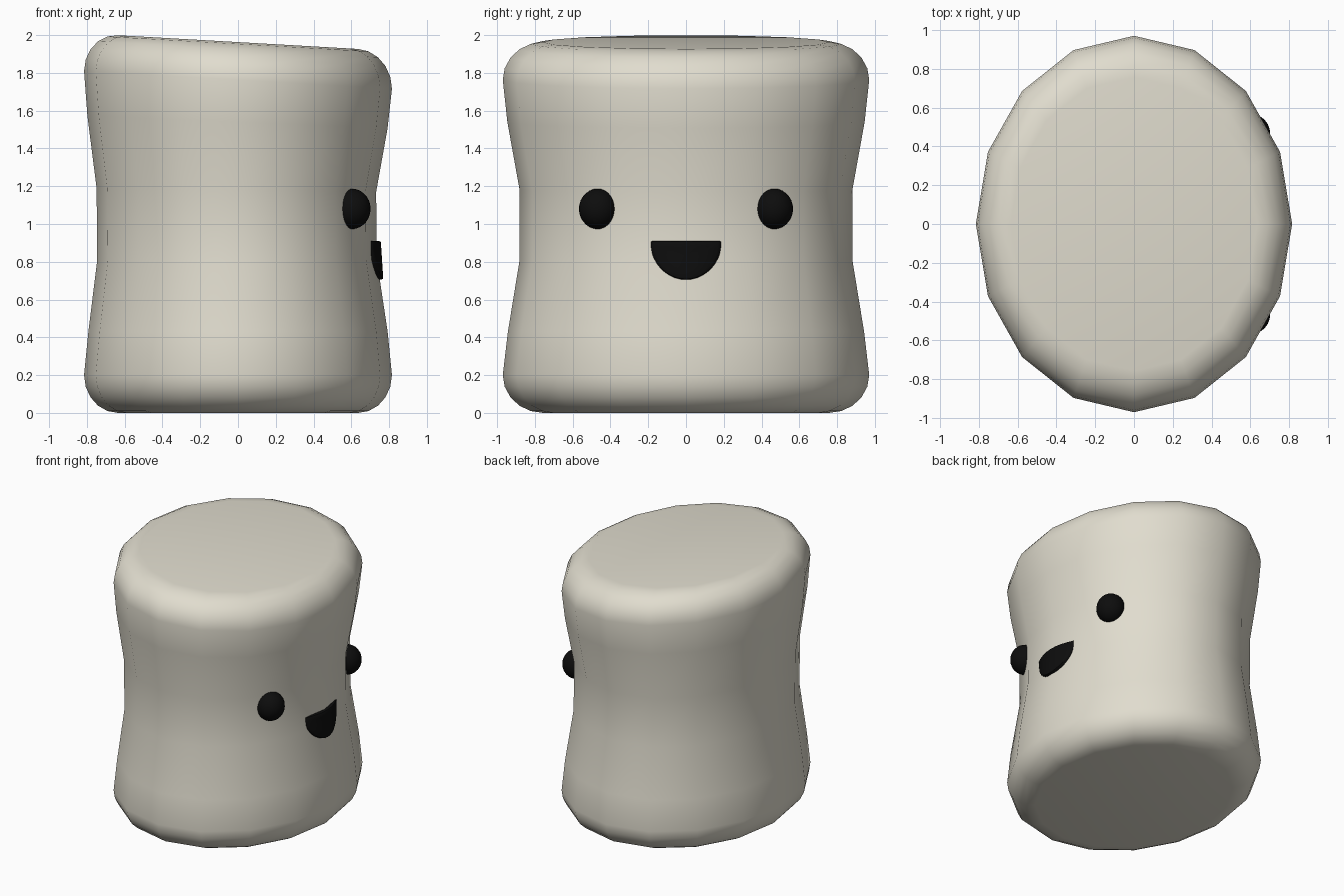
import bpy, bmesh, math

if "Cube" in bpy.data.objects:
    bpy.data.objects.remove(bpy.data.objects["Cube"])


def material(name, rgb):
    m = bpy.data.materials.new(name)
    m.diffuse_color = (*rgb, 1)
    m.use_nodes = True
    m.node_tree.nodes["Principled BSDF"].inputs["Base Color"].default_value = m.diffuse_color
    return m


CREAM = material("warm cream", (0.75, 0.72, 0.62))
BLACK = material("black", (0.004, 0.004, 0.004))


def finish(bm, name, mat, angle):
    bmesh.ops.recalc_face_normals(bm, faces=bm.faces)
    me = bpy.data.meshes.new(name)
    bm.to_mesh(me)
    bm.free()
    ob = bpy.data.objects.new(name, me)
    me.materials.append(mat)
    bpy.context.collection.objects.link(ob)
    bpy.ops.object.select_all(action='DESELECT')
    bpy.context.view_layer.objects.active = ob
    ob.select_set(True)
    bpy.ops.object.shade_smooth_by_angle(angle=math.radians(angle))
    return ob


def bridge(bm, rings, closed=True):
    for a, b in zip(rings, rings[1:]):
        n = len(a)
        for i in range(n if closed else n - 1):
            j = (i + 1) % n
            bm.faces.new((a[i], a[j], b[j], b[i]))


# Body: sixteen-sided oval, pinched waist, rounded rims, slanted top
SIDES, RX, RY, TOP = 16, 0.815, 0.97, 1.963
arc = [math.radians(a) for a in (0, 18, 36, 54, 72, 90)]
lower = [(0.78 + 0.22 * math.sin(a), 0.2 - 0.2 * math.cos(a)) for a in arc]
upper = [(s, TOP - z) for s, z in reversed(lower)]
profile = lower + [(0.972, 0.43), (0.908, 0.81), (0.908, 1.18), (0.975, 1.54)] + upper
bm = bmesh.new()
rings = []
for s, z in profile:
    slant = min(1, max(0, (z - 1.0) / 0.75))
    shift = -0.01 * max(0, 1 - abs(z - 1.1) / 0.6)
    ring = []
    for i in range(SIDES):
        t = math.tau * i / SIDES
        x = RX * s * math.cos(t)
        ring.append(bm.verts.new((x + shift, RY * s * math.sin(t), z - 0.057 * x * slant)))
    rings.append(ring)
bridge(bm, rings)
bm.faces.new(rings[0])
bm.faces.new(rings[-1])
finish(bm, "body", CREAM, 35)

# Eyes: round beads set into the side
for side, label in ((-1, "right"), (1, "left")):
    bm = bmesh.new()
    bmesh.ops.create_uvsphere(bm, u_segments=24, v_segments=14, radius=1)
    for v in bm.verts:
        v.co = (0.602 + 0.1 * v.co.x, side * 0.466 + 0.101 * v.co.y, 1.08 + 0.107 * v.co.z)
    finish(bm, label + "_eye", BLACK, 40)

# Mouth: curved half disc with a softened edge
bm = bmesh.new()
rings = []
for scale, inset in ((1, 0.1), (1, 0.012), (0.97, 0.003), (0.9, 0), (0.6, 0), (0.3, 0), (0.02, 0)):
    ring = []
    outline = [(math.cos(math.pi * i / 20), -math.sin(math.pi * i / 20)) for i in range(21)]
    outline += [(-1 + i / 4, 0) for i in range(1, 8)]
    for u, w in outline:
        y = 0.19 * u * scale
        z = 0.91 + 0.205 * (w * scale - 0.35 * (1 - scale))
        x = 0.756 - 1.4 * y * y + 0.065 * (0.91 - z) - inset
        ring.append(bm.verts.new((x, y, z)))
    rings.append(ring)
bridge(bm, rings)
bm.faces.new(rings[0])
bm.faces.new(rings[-1])
finish(bm, "mouth", BLACK, 40)
